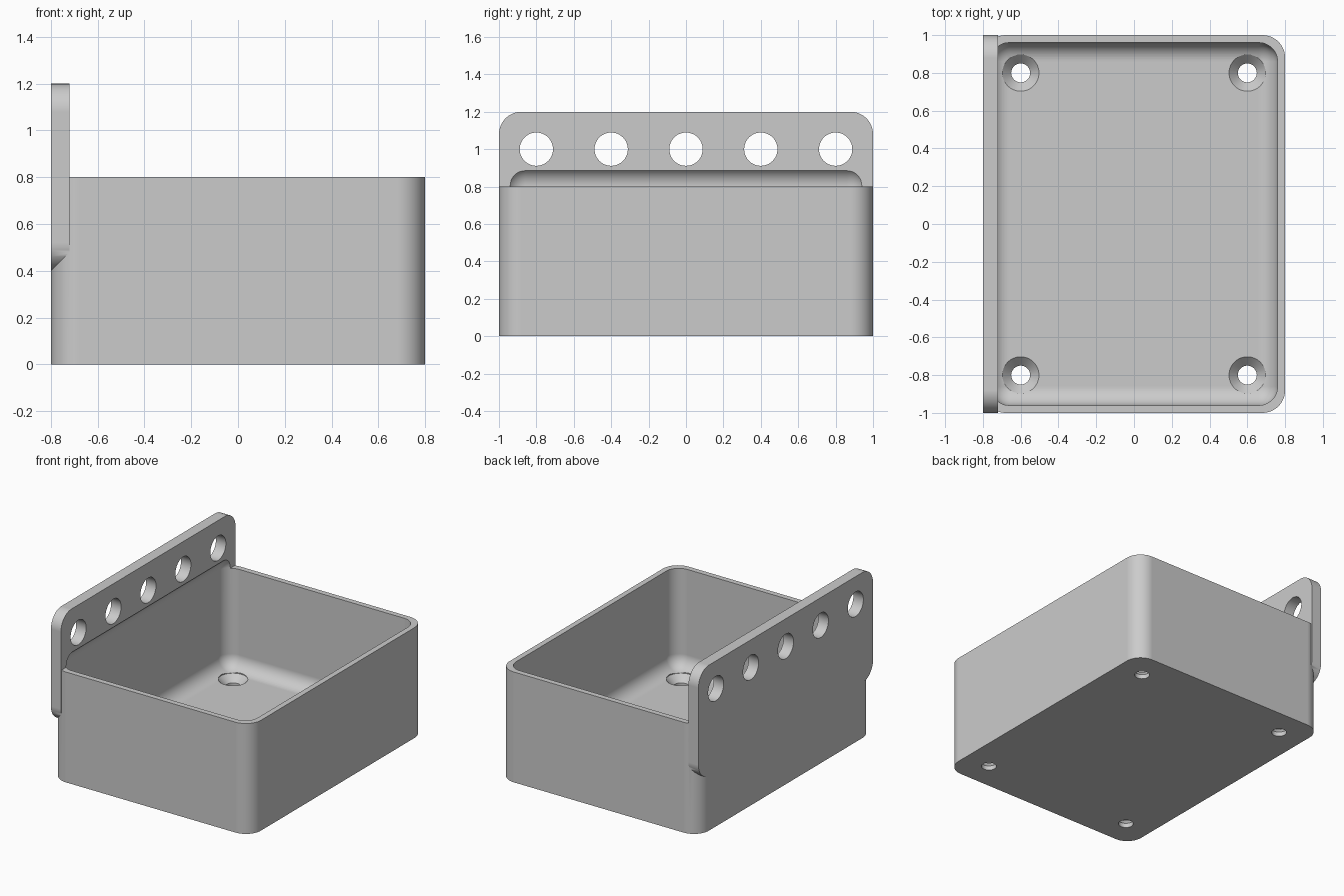
import bpy
import bmesh
import math
from mathutils import Matrix, Vector

if "Cube" in bpy.data.objects:
    bpy.data.objects.remove(bpy.data.objects["Cube"], do_unlink=True)

grey = bpy.data.materials.new("plain_grey")
grey.use_nodes = True
grey.diffuse_color = (0.6, 0.6, 0.6, 1)
grey.node_tree.nodes["Principled BSDF"].inputs["Base Color"].default_value = (0.6, 0.6, 0.6, 1)


def to_object(name, bm):
    bmesh.ops.recalc_face_normals(bm, faces=bm.faces)
    mesh = bpy.data.meshes.new(name)
    bm.to_mesh(mesh)
    bm.free()
    mesh.materials.append(grey)
    obj = bpy.data.objects.new(name, mesh)
    bpy.context.collection.objects.link(obj)
    return obj


def rounded_block(name, low, high, radius, axis=None):
    """Block with the edges along one axis rounded, or all edges if none is given."""
    low, high = Vector(low), Vector(high)
    bm = bmesh.new()
    bmesh.ops.create_cube(bm, size=1)
    size = high - low
    bmesh.ops.scale(bm, vec=size, verts=bm.verts)
    bmesh.ops.translate(bm, vec=(low + high) / 2, verts=bm.verts)
    edges = [e for e in bm.edges if axis is None
             or abs((e.verts[0].co - e.verts[1].co)[axis]) > 0.01]
    bmesh.ops.bevel(bm, geom=edges, offset=radius, segments=12, profile=0.5,
                    affect='EDGES', clamp_overlap=False)
    return to_object(name, bm)


def combine(target, tool, operation):
    mod = target.modifiers.new(tool.name, 'BOOLEAN')
    mod.operation = operation
    mod.solver = 'EXACT'
    mod.object = tool
    bpy.context.view_layer.objects.active = target
    bpy.ops.object.modifier_apply(modifier=mod.name)
    bpy.data.objects.remove(tool, do_unlink=True)


# Tray body and upright hanging plate, joined into one solid
tray = rounded_block("hanging_tray", (-0.8, -1, 0), (0.8, 1, 0.8), 0.12, axis=2)
plate = rounded_block("hanging_plate", (-0.8, -1, 0.4), (-0.72, 1, 1.2), 0.12, axis=0)
combine(tray, plate, 'UNION')

# Fully rounded cavity, which also scoops into the plate above the rim
cavity = rounded_block("cavity", (-0.76, -0.96, 0.08), (0.76, 0.96, 0.905), 0.1)
combine(tray, cavity, 'DIFFERENCE')

# Row of round holes through the plate
bm = bmesh.new()
for i in range(-2, 3):
    place = Matrix.Translation((-0.76, i * 0.4, 1)) @ Matrix.Rotation(math.pi / 2, 4, 'Y')
    bmesh.ops.create_cone(bm, cap_ends=True, segments=48, radius1=0.089,
                          radius2=0.089, depth=0.2, matrix=place)
combine(tray, to_object("plate_holes", bm), 'DIFFERENCE')

# Countersunk screw holes in the floor
profile = [(0, -0.05), (0.05, -0.05), (0.05, 0.032), (0.097, 0.08), (0.097, 0.15), (0, 0.15)]
bm = bmesh.new()
for sx in (-1, 1):
    for sy in (-1, 1):
        centre = Vector((sx * 0.6, sy * 0.8, 0))
        verts = [bm.verts.new(centre + Vector((r, 0, z))) for r, z in profile]
        edges = [bm.edges.new(pair) for pair in zip(verts, verts[1:])]
        bmesh.ops.spin(bm, geom=verts + edges, cent=centre, axis=(0, 0, 1),
                       angle=math.tau, steps=48, use_merge=False)
bmesh.ops.remove_doubles(bm, verts=bm.verts, dist=0.0005)
combine(tray, to_object("screw_holes", bm), 'DIFFERENCE')

# Smooth fillets with crisp edges
bpy.ops.object.select_all(action='DESELECT')
tray.select_set(True)
bpy.context.view_layer.objects.active = tray
bpy.ops.object.shade_smooth_by_angle(angle=math.radians(30))
weighted = tray.modifiers.new("even_shading", 'WEIGHTED_NORMAL')
weighted.keep_sharp = True
